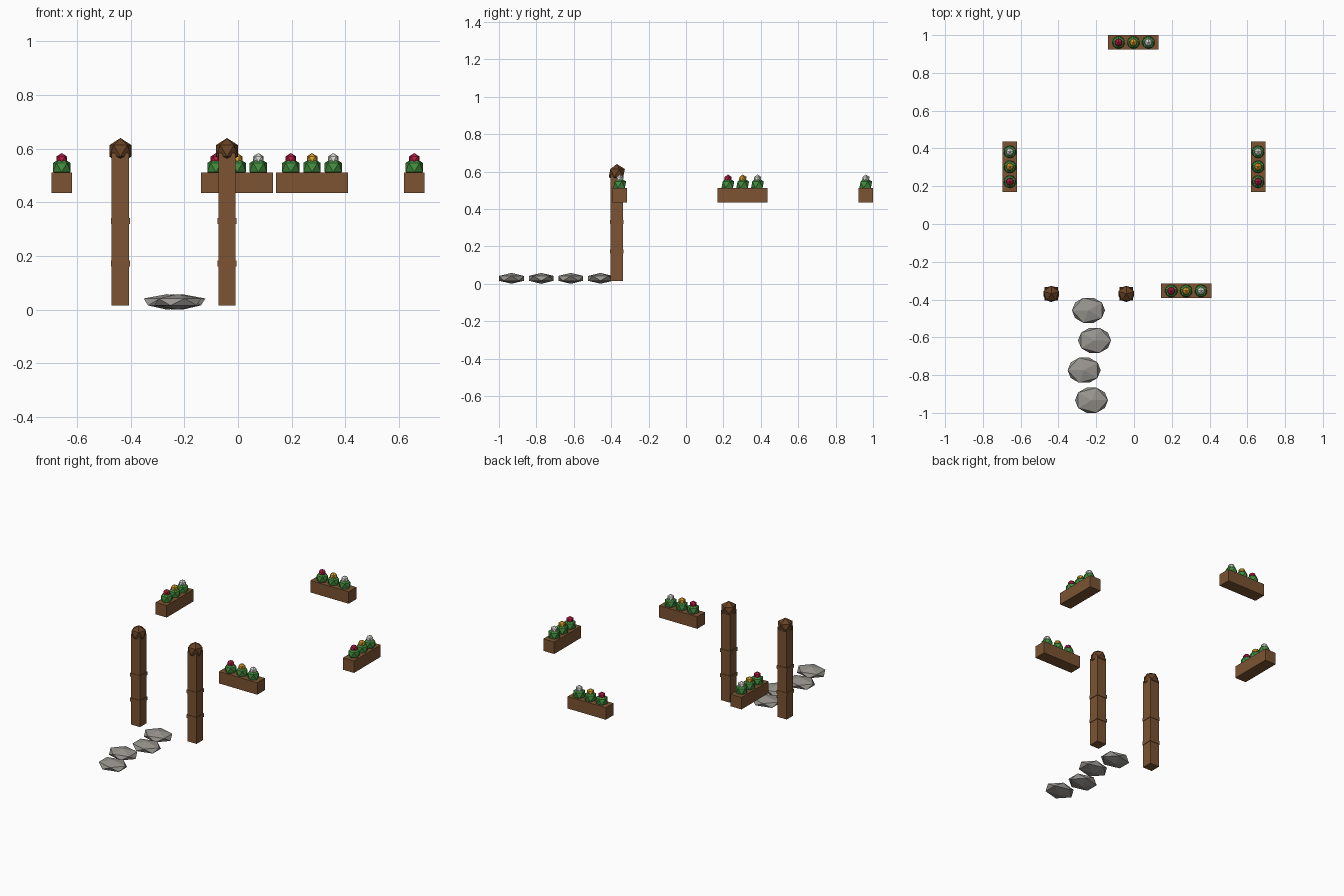
import bpy, math

if "Cube" in bpy.data.objects:
    bpy.data.objects.remove(bpy.data.objects["Cube"])


def material(name, r, g, b):
    """Flat colour from sRGB 0-255 values."""
    m = bpy.data.materials.new(name)
    m.diffuse_color = [((c / 255 + 0.055) / 1.055) ** 2.4 for c in (r, g, b)] + [1]
    m.use_nodes = True
    m.node_tree.nodes["Principled BSDF"].inputs["Base Color"].default_value = m.diffuse_color
    return m


WOOD = material("brown wood", 124, 84, 50)
DARK = material("dark wood", 104, 66, 36)
LEAF = material("leaf green", 66, 140, 62)
RED = material("red petals", 184, 28, 66)
YELLOW = material("yellow petals", 216, 160, 42)
WHITE = material("white petals", 216, 216, 210)
STONE = material("grey stone", 152, 149, 143)


def finish(name, mat, scale, angle=0):
    ob = bpy.context.object
    ob.name = name
    ob.scale = scale
    ob.rotation_euler.z = angle
    ob.data.materials.append(mat)


def box(name, mat, loc, size):
    bpy.ops.mesh.primitive_cube_add(size=1, location=loc)
    finish(name, mat, size)


def ico(name, mat, loc, radii, angle=0):
    bpy.ops.mesh.primitive_ico_sphere_add(subdivisions=1, radius=1, location=loc)
    finish(name, mat, radii, angle)


# Gate posts with two bands and a faceted cap
for x in (-0.438, -0.041):
    y = -0.37
    box("gate_post", WOOD, (x, y, 0.3), (0.065, 0.065, 0.57))
    for z in (0.173, 0.331):
        box("post_band", WOOD, (x, y, z), (0.071, 0.071, 0.022))
    ico("post_cap", DARK, (x, y, 0.592), (0.048,) * 3, math.pi / 2)

# Stepping stones leading to the gate
for i, (x, y) in enumerate([(-0.241, -0.457), (-0.209, -0.616),
                            (-0.264, -0.774), (-0.225, -0.933)]):
    ico("stepping_stone", STONE, (x, y, 0.029), (0.098, 0.078, 0.029),
        math.pi if i % 2 == 0 else 0)


# Window boxes, each with three flowers
def flower_box(x, y, along_y):
    dx, dy = (0, 1) if along_y else (1, 0)
    size = (0.077, 0.268, 0.076) if along_y else (0.268, 0.077, 0.076)
    box("flower_box", WOOD, (x, y, 0.473), size)
    for k, petals in zip((-1, 0, 1), (RED, YELLOW, WHITE)):
        px, py = x + k * dx * 0.079, y + k * dy * 0.079
        ico("foliage", LEAF, (px, py, 0.53), (0.038,) * 3, math.pi / 2)
        ico("blossom", petals, (px, py, 0.561), (0.023,) * 3, math.pi / 2)


flower_box(0.276, -0.354, False)
flower_box(-0.003, 0.961, False)
for side in (-1, 1):
    flower_box(side * 0.657, 0.303, True)
